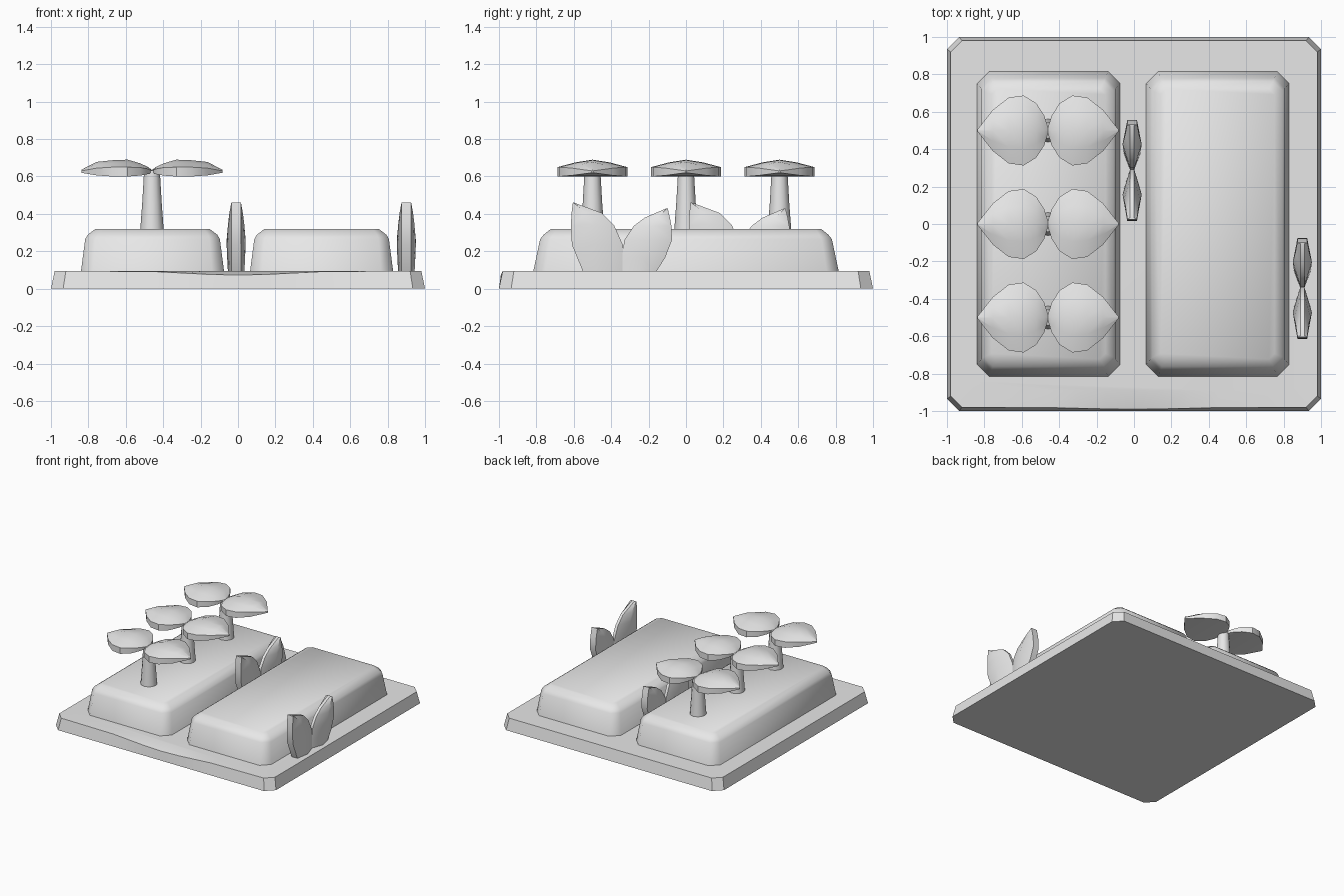
import bpy, bmesh, math

if "Cube" in bpy.data.objects:
    bpy.data.objects.remove(bpy.data.objects["Cube"], do_unlink=True)

GREY = (0.8, 0.8, 0.8, 1.0)
grey = bpy.data.materials.new("plain grey")
grey.use_nodes = True
grey.diffuse_color = GREY
grey.node_tree.nodes["Principled BSDF"].inputs["Base Color"].default_value = GREY


def loft(name, rings, smooth_angle=40):
    """Skin a stack of equal-length point rings and cap both ends."""
    bm = bmesh.new()
    loops = [[bm.verts.new(p) for p in ring] for ring in rings]
    n = len(loops[0])
    for a, b in zip(loops, loops[1:]):
        for i in range(n):
            j = (i + 1) % n
            bm.faces.new((a[i], a[j], b[j], b[i]))
    bm.faces.new(loops[0][::-1])
    bm.faces.new(loops[-1])
    bmesh.ops.recalc_face_normals(bm, faces=bm.faces)
    mesh = bpy.data.meshes.new(name)
    bm.to_mesh(mesh)
    bm.free()
    mesh.materials.append(grey)
    obj = bpy.data.objects.new(name, mesh)
    bpy.context.collection.objects.link(obj)
    bpy.ops.object.select_all(action="DESELECT")
    obj.select_set(True)
    bpy.context.view_layer.objects.active = obj
    bpy.ops.object.shade_smooth_by_angle(angle=math.radians(smooth_angle))
    return obj


def cut_corner_ring(cx, hx, hy, cut, z):
    """Rectangle with cut corners, counter-clockwise from the front left."""
    return [(cx - hx + cut, -hy, z), (cx + hx - cut, -hy, z),
            (cx + hx, -hy + cut, z), (cx + hx, hy - cut, z),
            (cx + hx - cut, hy, z), (cx - hx + cut, hy, z),
            (cx - hx, hy - cut, z), (cx - hx, -hy + cut, z)]


# Ground plate with a shallow sag in the middle of its front edge
def plate_ring(h, cut, z, sag=0.0, bulge=0.0):
    ring = cut_corner_ring(0, h, h, cut, z)
    front = []
    for x in (-0.45, -0.3, -0.15, 0, 0.15, 0.3, 0.45):
        k = 0.5 + 0.5 * math.cos(math.pi * x / 0.6)
        front.append((x, -h - bulge * k, z - sag * k))
    return ring[:1] + front + ring[1:]


loft("ground_plate", [plate_ring(1.0, 0.065, 0.0),
                      plate_ring(0.98, 0.06, 0.095, 0.022, 0.01),
                      plate_ring(0.89, 0.05, 0.095)])

# Two raised beds with sloping sides and rounded shoulders
for name, cx in (("right_bed", -0.457), ("left_bed", 0.447)):
    loft(name, [cut_corner_ring(cx, 0.383, 0.817, 0.065, 0.09),
                cut_corner_ring(cx, 0.360, 0.780, 0.055, 0.265),
                cut_corner_ring(cx, 0.347, 0.762, 0.050, 0.288),
                cut_corner_ring(cx, 0.305, 0.722, 0.030, 0.32)], 50)

# Leaf stations: distance from stem, half width, underside, rim, ridge
LEAF = [(0.000, 0.015, 0.622, 0.630, 0.635),
        (0.020, 0.080, 0.613, 0.640, 0.650),
        (0.062, 0.145, 0.605, 0.648, 0.670),
        (0.130, 0.187, 0.600, 0.650, 0.690),
        (0.210, 0.176, 0.600, 0.650, 0.687),
        (0.295, 0.110, 0.606, 0.645, 0.678),
        (0.378, 0.004, 0.620, 0.630, 0.636)]
STEM_X = -0.46


def leaf(name, y, side):
    rings = []
    for d, w, low, rim, top in LEAF:
        x = STEM_X + side * d
        rings.append([(x, y - w, low), (x, y - w, rim),
                      (x, y - w * 0.5, rim + (top - rim) * 0.62), (x, y, top),
                      (x, y + w * 0.5, rim + (top - rim) * 0.62),
                      (x, y + w, rim), (x, y + w, low)])
    loft(name, rings, 35)


# Row of sprouts, each a tapered stem with two leaves
for i, y in enumerate((-0.5, 0.0, 0.5), 1):
    rings = []
    for r, z in ((0.063, 0.31), (0.052, 0.46), (0.042, 0.632)):
        rings.append([(STEM_X + r * math.cos(a), y + r * math.sin(a), z)
                      for a in (math.tau * k / 12 for k in range(12))])
    loft(f"sprout_stem_{i}", rings)
    leaf(f"sprout_right_leaf_{i}", y, -1)
    leaf(f"sprout_left_leaf_{i}", y, 1)

# Grass blade sections: height, outer y, inner y, half thickness
FRONT_BLADE = [(0.090, -0.210, 0.002, 0.044), (0.235, -0.270, 0.002, 0.051),
               (0.340, -0.275, -0.045, 0.044), (0.405, -0.272, -0.110, 0.036),
               (0.460, -0.265, -0.258, 0.026)]
BACK_BLADE = [(0.090, 0.180, -0.002, 0.044), (0.165, 0.228, -0.002, 0.048),
              (0.260, 0.265, 0.010, 0.051), (0.335, 0.262, 0.060, 0.044),
              (0.380, 0.254, 0.120, 0.037), (0.430, 0.242, 0.236, 0.028)]


def blade(name, cx, cy, sections):
    rings = []
    for z, outer, inner, t in sections:
        mid = (outer + inner) / 2
        to, ti = min(0.026, t), 0.011
        rings.append([(cx - to, cy + outer, z), (cx + to, cy + outer, z),
                      (cx + t, cy + mid, z), (cx + ti, cy + inner, z),
                      (cx - ti, cy + inner, z), (cx - t, cy + mid, z)])
    loft(name, rings, 35)


# Two grass tufts, one between the beds and one beside the left bed
for place, cx, cy in (("middle", -0.01, 0.29), ("left", 0.90, -0.34)):
    blade(f"{place}_grass_front_blade", cx, cy, FRONT_BLADE)
    blade(f"{place}_grass_back_blade", cx, cy, BACK_BLADE)
